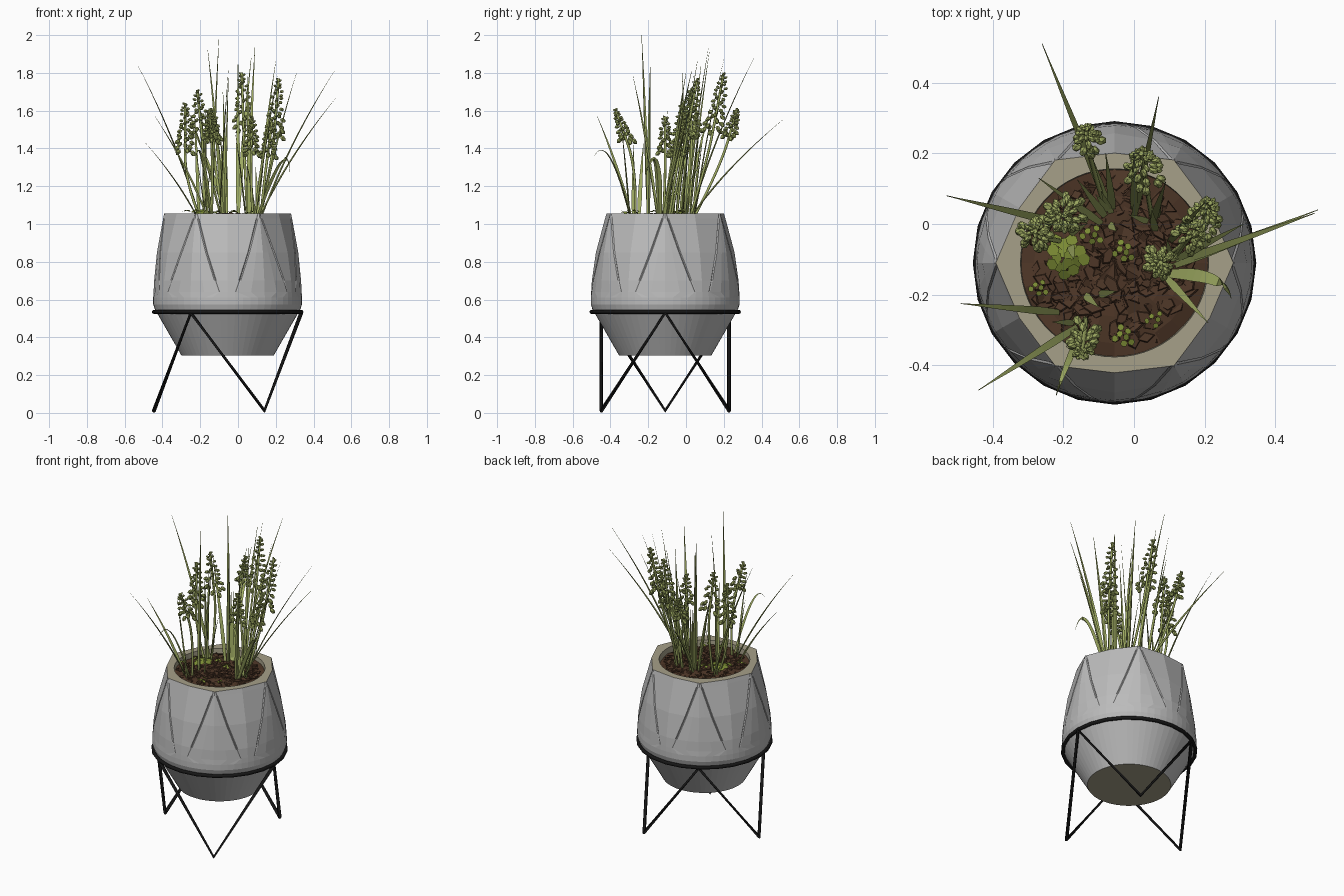
import bpy, bmesh, math, random
from math import sin, cos, radians, pi
from mathutils import Vector, Matrix

if "Cube" in bpy.data.objects:
    bpy.data.objects.remove(bpy.data.objects["Cube"])

random.seed(4)
CX, CY = -0.055, -0.11          # axis of pot and stand


def material(name, rgb):
    m = bpy.data.materials.new(name)
    m.diffuse_color = (*rgb, 1)
    m.use_nodes = True
    m.node_tree.nodes["Principled BSDF"].inputs["Base Color"].default_value = m.diffuse_color
    return m


GREY = material("pot_grey", (0.50, 0.50, 0.50))
BEIGE = material("pot_rim", (0.38, 0.35, 0.25))
BLACK = material("stand_black", (0.008, 0.008, 0.008))
SOIL = material("soil_brown", (0.075, 0.037, 0.02))
LEAF = material("leaf_green", (0.34, 0.40, 0.12))
BUD = material("bud_green", (0.34, 0.40, 0.12))
WEED = material("weed_green", (0.20, 0.26, 0.035))


def finish(name, bm, *mats):
    bmesh.ops.recalc_face_normals(bm, faces=bm.faces)
    me = bpy.data.meshes.new(name)
    bm.to_mesh(me)
    bm.free()
    for m in mats:
        me.materials.append(m)
    ob = bpy.data.objects.new(name, me)
    bpy.context.collection.objects.link(ob)


def tube(name, pts, r, mat, cyclic=False):
    cu = bpy.data.curves.new(name, 'CURVE')
    cu.dimensions = '3D'
    cu.bevel_depth, cu.bevel_resolution, cu.use_fill_caps = r, 2, True
    sp = cu.splines.new('POLY')
    sp.points.add(len(pts) - 1)
    for p, co in zip(sp.points, pts):
        p.co = (*co, 1)
    sp.use_cyclic_u = cyclic
    cu.materials.append(mat)
    ob = bpy.data.objects.new(name, cu)
    bpy.context.collection.objects.link(ob)


def polar(r, a, z):
    return Vector((CX + r * cos(a), CY + r * sin(a), z))


def bezier(a, b, c, n):
    a, b, c = Vector(a), Vector(b), Vector(c)
    return [a * (1 - t) ** 2 + b * 2 * t * (1 - t) + c * t * t for t in (i / n for i in range(n + 1))]


# Faceted pot: round base blending to a six-cornered top, with V grooves under each corner
def pot_ring(bm, z, R, groove=0.0, even=False):
    h = 0 if even else max(0, (z - 0.64) / 0.415)
    g = 1.2 + 22.5 * max(0, 1.05 - z) / 0.41
    half = [0, 6, 12, 18, 24, 30] if even else [0, (g - .8) / 2, g - .8, g, g + .8, 30]
    cols = half + [60 - a for a in half[-2:0:-1]]
    m = R * (1 - 0.075 * h)
    verts = []
    for s in range(6):
        for i, a in enumerate(cols):
            f = radians(min(a, 60 - a))
            chord = R * m * 0.5 / (R * sin(f) + m * sin(radians(30) - f))
            r = R * (1 - h) + chord * h
            if i in (3, 7):
                r -= groove
            verts.append(bm.verts.new(polar(r, radians(60 * s + a), z)))
    return verts


bm = bmesh.new()
rings = [pot_ring(bm, 0.305, 0.245, even=True), pot_ring(bm, 0.55, 0.386, even=True),
         pot_ring(bm, 0.575, 0.394, even=True), pot_ring(bm, 0.61, 0.394, even=True),
         pot_ring(bm, 0.64, 0.392), pot_ring(bm, 0.70, 0.389, 0.004),
         pot_ring(bm, 0.85, 0.374, 0.006), pot_ring(bm, 1.03, 0.341, 0.004),
         pot_ring(bm, 1.055, 0.336), pot_ring(bm, 1.055, 0.266, even=True),
         pot_ring(bm, 0.96, 0.26, even=True)]
for k, (lo, hi) in enumerate(zip(rings, rings[1:])):
    n = len(lo)
    for i in range(n):
        f = bm.faces.new((lo[i], lo[(i + 1) % n], hi[(i + 1) % n], hi[i]))
        f.material_index = 1 if k >= 8 else 0
for ring in (rings[0], rings[-1]):
    bm.faces.new(ring).material_index = 1
finish("pot", bm, GREY, BEIGE)

# Wire stand: ring plus a zigzag of legs
tube("stand_ring", [polar(0.39, 2 * pi * i / 24, 0.535) for i in range(24)], 0.011, BLACK, True)
tube("stand_legs", [polar(0.39, radians(60 * i), 0.012 if i % 2 else 0.53) for i in range(6)],
     0.011, BLACK, True)

# Soil: bumpy mound with loose chips
bm = bmesh.new()
prev = [bm.verts.new((CX, CY, 1.05))] * 24
for k in range(1, 8):
    ring = [bm.verts.new(polar(0.266 * k / 7, 2 * pi * i / 24,
                               1.045 - 0.025 * (k / 7) ** 2 + random.uniform(-.01, .01)))
            for i in range(24)]
    for i in range(24):
        j = (i + 1) % 24
        bm.faces.new((prev[0], ring[i], ring[j]) if k == 1 else (prev[i], ring[i], ring[j], prev[j]))
    prev = ring
finish("soil", bm, SOIL)

bm = bmesh.new()
for i in range(260):
    r = 0.235 * math.sqrt(random.random())
    rot = Matrix.Rotation(random.uniform(0, 6.3), 4, 'Z') @ Matrix.Rotation(random.uniform(-.5, .5), 4, 'X')
    size = Matrix.Diagonal((random.uniform(.025, .06), random.uniform(.015, .035), .006, 1))
    pos = polar(r, random.uniform(0, 6.3), 1.05 - 0.35 * r * r + random.uniform(-.008, .006))
    bmesh.ops.create_cone(bm, cap_ends=True, segments=random.choice((3, 4, 5)), radius1=.6, radius2=.5,
                          depth=1, matrix=Matrix.Translation(pos) @ rot @ size)
finish("soil_chips", bm, SOIL)

# Small weeds lying on the soil
bm = bmesh.new()
for x, y, n, s in ((-.19, -.09, 16, .055), (-.03, -.08, 7, .03), (-.03, -.32, 7, .03),
                   (-.27, -.18, 6, .025), (-.12, -.03, 6, .03), (.06, -.27, 5, .025)):
    for i in range(n):
        a = i * 2.4
        d = s * math.sqrt((i + .5) / n)
        bmesh.ops.create_circle(bm, cap_ends=True, segments=6, radius=s * .34,
                                matrix=Matrix.Translation((x + d * cos(a), y + d * sin(a), 1.060 + .012 * random.random()))
                                @ Matrix.Rotation(a, 4, 'Z') @ Matrix.Rotation(random.uniform(.1, .6), 4, 'Y'))
finish("weeds", bm, WEED)


# Grass-like leaves: tapered, keeled blades along a bent path
def blade(bm, base, tip, ctrl=None, w=0.012):
    base, tip = Vector((*base, 1.03)), Vector(tip)
    if ctrl is None:
        ctrl = base.lerp(tip, 0.36)
        ctrl.z = base.z + 0.5 * (tip.z - base.z)
    pts = bezier(base, ctrl, tip, 12)
    prev = None
    for i, p in enumerate(pts):
        t = (pts[min(i + 1, 12)] - pts[max(i - 1, 0)]).normalized()
        side = t.cross(Vector((tip.x - base.x + .01, tip.y - base.y, 0))).normalized()
        keel = side.cross(t)
        u = i / 12
        hw = max(0.001, w * min(1, 0.65 + 1.4 * u) * (1 - u ** 2))
        ring = [bm.verts.new(p + side * hw), bm.verts.new(p + keel * hw * .6), bm.verts.new(p - side * hw)]
        if prev:
            for a in range(3):
                b = (a + 1) % 3
                bm.faces.new((prev[a], prev[b], ring[b], ring[a]))
        else:
            bm.faces.new(ring)
        prev = ring
    bm.faces.new(prev)


LEAVES = [((-.20, .0), (-.53, .08, 1.84)), ((-.21, -.25), (-.49, -.225, 1.43)),
          ((-.16, -.29), (-.44, -.47, 1.57)), ((-.06, .02), (-.26, .51, 1.55)),
          ((0, .02), (.07, .36, 1.88)), ((.11, -.12), (.52, .04, 1.67)),
          ((.12, -.11), (.51, .03, 1.81)), ((-.14, -.2), (-.10, -.235, 2.0)),
          ((-.08, .02), (-.16, .125, 1.92)), ((.05, .0), (.09, .12, 1.94)),
          ((.10, -.05), (.2, .06, 1.86)), ((.12, -.1), (.31, .0, 1.8)),
          ((-.10, -.2), (-.05, -.19, 1.83)), ((-.09, 0), (-.27, .13, 1.62)),
          ((.0, .04), (0, .2, 1.87)), ((.09, -.15), (.21, -.28, 1.78)),
          ((-.06, .04), (-.08, .2, 1.7)), ((.06, -.02), (.05, .04, 1.8)),
          ((-.18, -.06), (-.17, -.1, 1.6)), ((-.07, 0), (-.05, -.02, 1.8))]
bm = bmesh.new()
for base, tip in LEAVES:
    blade(bm, base, tip)
blade(bm, (-.14, -.29), (-.22, -.485, 1.36), Vector((-.2, -.41, 1.5)), .011)
blade(bm, (.10, -.14), (.275, -.21, 1.27), Vector((.26, -.14, 1.5)), .02)
for bx, by in ((-.2, -.04), (-.06, .02), (.06, 0), (.11, -.12), (-.15, -.28)):
    for i in range(2):
        a = random.uniform(0, 6.3)
        blade(bm, (bx + .02 * cos(a), by + .02 * sin(a)),
              (bx + .08 * cos(a), by + .08 * sin(a), random.uniform(1.3, 1.6)), w=.01)
finish("leaves", bm, LEAF)

# Flower spikes: (stem base, spike bottom, spike top, width factor)
SPIKES = [((-.08, .04), (-.13, .225, 1.45), (-.135, .27, 1.61), .75),
          ((.05, .02), (.03, .14, 1.48), (.02, .2, 1.80), 1.1),
          ((.11, -.08), (.19, .0, 1.45), (.215, .06, 1.77), 1.0),
          ((.12, -.09), (.155, -.04, 1.35), (.18, -.01, 1.54), .9),
          ((.08, -.12), (.07, -.11, 1.36), (.075, -.11, 1.57), .9),
          ((-.14, -.27), (-.14, -.31, 1.43), (-.15, -.375, 1.61), .9),
          ((-.18, -.02), (-.19, .03, 1.45), (-.215, .02, 1.71), 1.1),
          ((-.20, -.05), (-.28, -.03, 1.37), (-.28, -.02, 1.64), 1)]
for k, (base, lo, hi, w) in enumerate(SPIKES, 1):
    lo, hi = Vector(lo), Vector(hi)
    axis = hi - lo
    path = bezier((*base, 1.03), lo - axis.normalized() * .15, lo, 8) + [hi]
    tube(f"flower_stem_{k}", path, 0.007, LEAF)
    bm = bmesh.new()
    count = int(18 + 80 * axis.length)
    for i in range(count):
        u = (i + .5) / count
        a = i * 2.4 + random.uniform(-.4, .4)
        out = Vector((cos(a), sin(a), 0))
        reach = w * (.042 * (1 - u) ** .7 + .006) * random.uniform(.8, 1.1)
        hang = (out + Vector((0, 0, -1.1 + 1.8 * u))).normalized()
        s = 0.0135 * (1 - .5 * u)
        bmesh.ops.create_icosphere(bm, subdivisions=1, radius=1,
                                   matrix=Matrix.Translation(lo + axis * u + out * reach)
                                   @ hang.to_track_quat('Z', 'Y').to_matrix().to_4x4()
                                   @ Matrix.Diagonal((s, s, s * 1.5, 1)))
    finish(f"flower_spike_{k}", bm, BUD)
